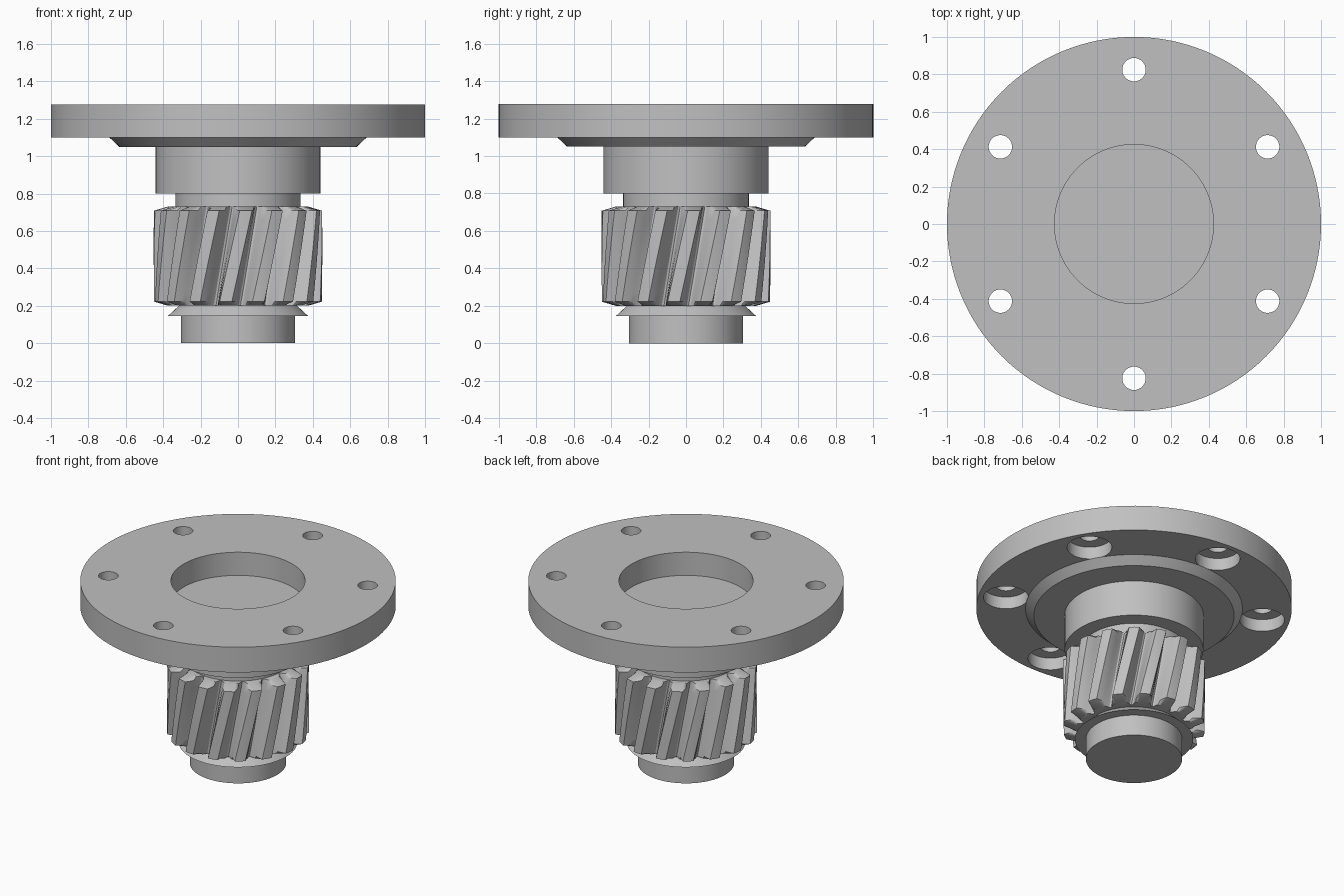
import bpy, bmesh, math

if "Cube" in bpy.data.objects:
    bpy.data.objects.remove(bpy.data.objects["Cube"])

steel = bpy.data.materials.new("grey steel")
steel.diffuse_color = (0.53, 0.53, 0.53, 1)
steel.use_nodes = True
steel.node_tree.nodes["Principled BSDF"].inputs["Base Color"].default_value = steel.diffuse_color


def finish(name, bm):
    bmesh.ops.recalc_face_normals(bm, faces=bm.faces)
    me = bpy.data.meshes.new(name)
    bm.to_mesh(me)
    bm.free()
    me.materials.append(steel)
    ob = bpy.data.objects.new(name, me)
    bpy.context.collection.objects.link(ob)
    return ob


def smooth(ob):
    bpy.ops.object.select_all(action='DESELECT')
    ob.select_set(True)
    bpy.context.view_layer.objects.active = ob
    bpy.ops.object.shade_smooth_by_angle(angle=math.radians(30))


def loft(name, rings):
    """Skin a stack of closed rings and cap both ends."""
    bm = bmesh.new()
    loops = [[bm.verts.new(p) for p in ring] for ring in rings]
    n = len(loops[0])
    for a, b in zip(loops, loops[1:]):
        for i in range(n):
            j = (i + 1) % n
            bm.faces.new((a[i], a[j], b[j], b[i]))
    bm.faces.new(loops[0][::-1])
    bm.faces.new(loops[-1])
    return finish(name, bm)


def turned(name, profile, n=96, cx=0, cy=0):
    """Turned part from (radius, height) steps."""
    angles = [2 * math.pi * i / n for i in range(n)]
    return loft(name, [[(cx + r * math.cos(a), cy + r * math.sin(a), z)
                        for a in angles] for r, z in profile])


# Flange plate with central recess
flange = turned("flange_plate", [(0.65, 1.10), (1.0, 1.10), (1.0, 1.277),
                                 (0.425, 1.277), (0.425, 1.115)], 128)

# Six counterbored bolt holes
for k in range(6):
    a = math.radians(30 + 60 * k)
    cutter = turned("bolt_hole_cutter",
                    [(0.142, 1.0), (0.142, 1.185), (0.0625, 1.185), (0.0625, 1.4)],
                    48, 0.825 * math.cos(a), 0.825 * math.sin(a))
    cutter.hide_render = True
    mod = flange.modifiers.new("bolt_hole", 'BOOLEAN')
    mod.operation = 'DIFFERENCE'
    mod.solver = 'EXACT'
    mod.object = cutter
    bpy.context.view_layer.objects.active = flange
    bpy.ops.object.modifier_apply(modifier=mod.name)
    bpy.data.objects.remove(cutter)
smooth(flange)

# Tapered boss, collar and neck under the flange
smooth(turned("flange_boss_and_collar", [
    (0.335, 0.70), (0.335, 0.80), (0.44, 0.80), (0.44, 1.05),
    (0.635, 1.05), (0.688, 1.10)]))

# Bottom journal with flared shoulder
smooth(turned("bottom_journal", [
    (0.305, 0.0), (0.305, 0.145), (0.375, 0.145), (0.31, 0.205)]))

# Helical pinion: half tooth as (degrees from tooth centre, radius)
TEETH = 16
half = [(9.6, 0.346), (8.4, 0.362), (7.0, 0.395), (5.6, 0.425), (4.2, 0.45)]
tooth = [(-11.25, 0.34)] + [(-d, r) for d, r in half] + [(0, 0.451)] + half[::-1]


def gear_ring(z, limit):
    turn = -9 + 15 * (z - 0.2) / 0.53
    ring = []
    for t in range(TEETH):
        for d, r in tooth:
            a = math.radians(t * 360 / TEETH + d + turn)
            r = min(r, limit)
            ring.append((r * math.cos(a), r * math.sin(a), z))
    return ring


layers = [(0.2, 0.375), (0.222, 0.46)]
layers += [(0.222 + 0.486 * i / 10, 0.46) for i in range(1, 11)]
layers += [(0.73, 0.375)]
smooth(loft("helical_pinion", [gear_ring(z, lim) for z, lim in layers]))
